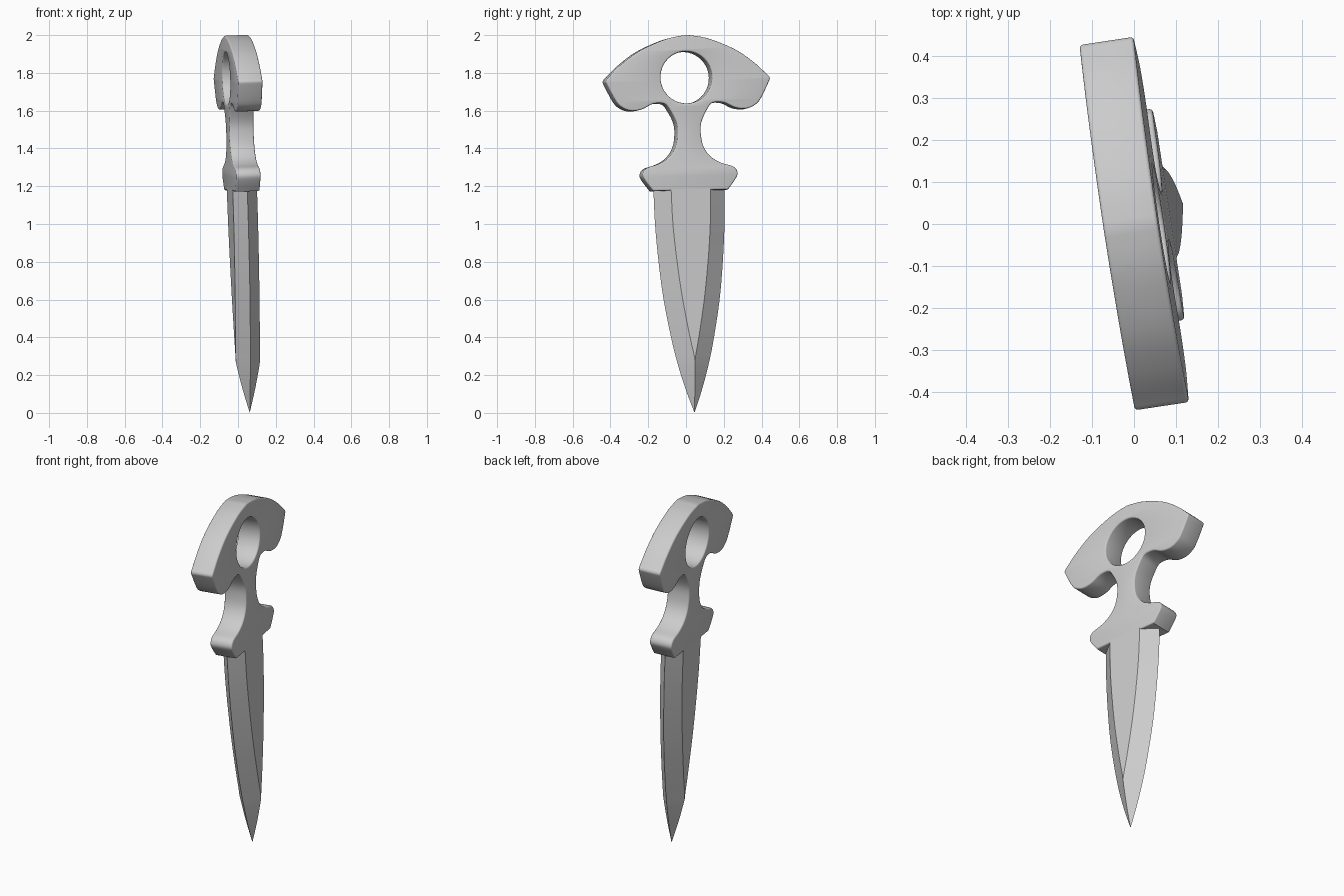
import bpy, bmesh, math
from mathutils import Vector, Matrix

if "Cube" in bpy.data.objects:
    bpy.data.objects.remove(bpy.data.objects["Cube"])

HALF = 0.065          # half thickness of the plate

steel = bpy.data.materials.new("steel grey")
steel.diffuse_color = (0.6, 0.6, 0.6, 1)
steel.use_nodes = True
steel.node_tree.nodes["Principled BSDF"].inputs["Base Color"].default_value = steel.diffuse_color

# Tilted frame: across the grip, along the dagger, through its thickness
up = Vector((-0.035, -0.025, 1)).normalized()
across = Vector((-0.15, 0.988, 0.02))
across = (across - up * across.dot(up)).normalized()
through = across.cross(up)
frame = Matrix((across, up, through)).transposed().to_4x4()
frame.translation = (0.062, 0.045, 0.001)


def smooth_path(pts, steps):
    """Catmull-Rom curve through points of any dimension."""
    out = []
    for i in range(len(pts) - 1):
        a, b = pts[max(i - 1, 0)], pts[i]
        c, d = pts[i + 1], pts[min(i + 2, len(pts) - 1)]
        for s in range(steps):
            t = s / steps
            out.append(tuple(0.5 * (2 * q + (r - p) * t + (2 * p - 5 * q + 4 * r - w) * t * t
                                    + (3 * q - p - 3 * r + w) * t ** 3)
                             for p, q, r, w in zip(a, b, c, d)))
    return out + [tuple(pts[-1])]


def finish(name, mesh, angle):
    mesh.transform(frame)
    mesh.materials.clear()
    mesh.materials.append(steel)
    obj = bpy.data.objects.new(name, mesh)
    bpy.context.collection.objects.link(obj)
    bpy.ops.object.select_all(action='DESELECT')
    obj.select_set(True)
    bpy.context.view_layer.objects.active = obj
    bpy.ops.object.shade_smooth_by_angle(angle=math.radians(angle))


# Grip, neck and guard: mirrored half outline with a round hole
half = [(0, 2.0), (0.11, 1.98), (0.25, 1.922), (0.35, 1.853), (0.42, 1.787), (0.438, 1.766),
        (0.432, 1.742), (0.39, 1.66), (0.36, 1.625), (0.31, 1.604), (0.25, 1.61),
        (0.19, 1.638), (0.13, 1.638), (0.1, 1.605), (0.068, 1.54), (0.062, 1.48),
        (0.074, 1.41), (0.11, 1.355), (0.165, 1.32), (0.232, 1.298), (0.254, 1.265),
        (0.24, 1.23), (0.2, 1.177)]
right = smooth_path(half, 4)
outline = right + [(-x, y) for x, y in reversed(right[1:])]
hole = [(-0.008 + 0.138 * math.cos(a * math.tau / 48), 1.775 + 0.138 * math.sin(a * math.tau / 48))
        for a in range(48)]

curve = bpy.data.curves.new("grip_outline", 'CURVE')
curve.dimensions = '2D'
curve.fill_mode = 'BOTH'
curve.bevel_depth = 0.008
curve.bevel_resolution = 2
curve.offset = -0.008
curve.extrude = HALF - 0.008
for pts in (outline, hole):
    sp = curve.splines.new('POLY')
    sp.points.add(len(pts) - 1)
    for p, (x, y) in zip(sp.points, pts):
        p.co = (x, y, 0, 1)
    sp.use_cyclic_u = True
temp = bpy.data.objects.new("grip_outline", curve)
bpy.context.collection.objects.link(temp)
deps = bpy.context.evaluated_depsgraph_get()
mesh = bpy.data.meshes.new_from_object(temp.evaluated_get(deps))
bpy.data.objects.remove(temp)
bm = bmesh.new()
bm.from_mesh(mesh)
bmesh.ops.remove_doubles(bm, verts=bm.verts, dist=1e-5)
bmesh.ops.recalc_face_normals(bm, faces=bm.faces)
bm.to_mesh(mesh)
bm.free()
finish("grip_and_guard", mesh, 35)

# Blade: six-sided sections (height, half width at the edge, half width of the flat)
stations = [(1.177, 0.19, 0.105), (1.0, 0.186, 0.1), (0.8, 0.172, 0.083), (0.6, 0.15, 0.058),
            (0.4, 0.115, 0.024), (0.27, 0.086, 0), (0.13, 0.046, 0), (0, 0, 0)]
sections = [(1.2, 0.19, 0.105)] + smooth_path(stations, 4)
bm = bmesh.new()
rings = []
for v, e, f in sections:
    f = max(f, 0) if v > 0.271 else 0
    t = HALF * min(1, max(e, 0) / 0.086) if v < 0.27 else HALF
    rings.append([bm.verts.new(p) for p in ((e, v, 0), (f, v, t), (-f, v, t),
                                            (-e, v, 0), (-f, v, -t), (f, v, -t))])
bm.faces.new(rings[0])
for a, b in zip(rings, rings[1:]):
    for i in range(6):
        j = (i + 1) % 6
        bm.faces.new((a[i], a[j], b[j], b[i]))
bmesh.ops.remove_doubles(bm, verts=bm.verts, dist=1e-5)
bmesh.ops.dissolve_degenerate(bm, edges=bm.edges, dist=1e-5)
bmesh.ops.recalc_face_normals(bm, faces=bm.faces)
mesh = bpy.data.meshes.new("blade")
bm.to_mesh(mesh)
bm.free()
finish("blade", mesh, 20)
